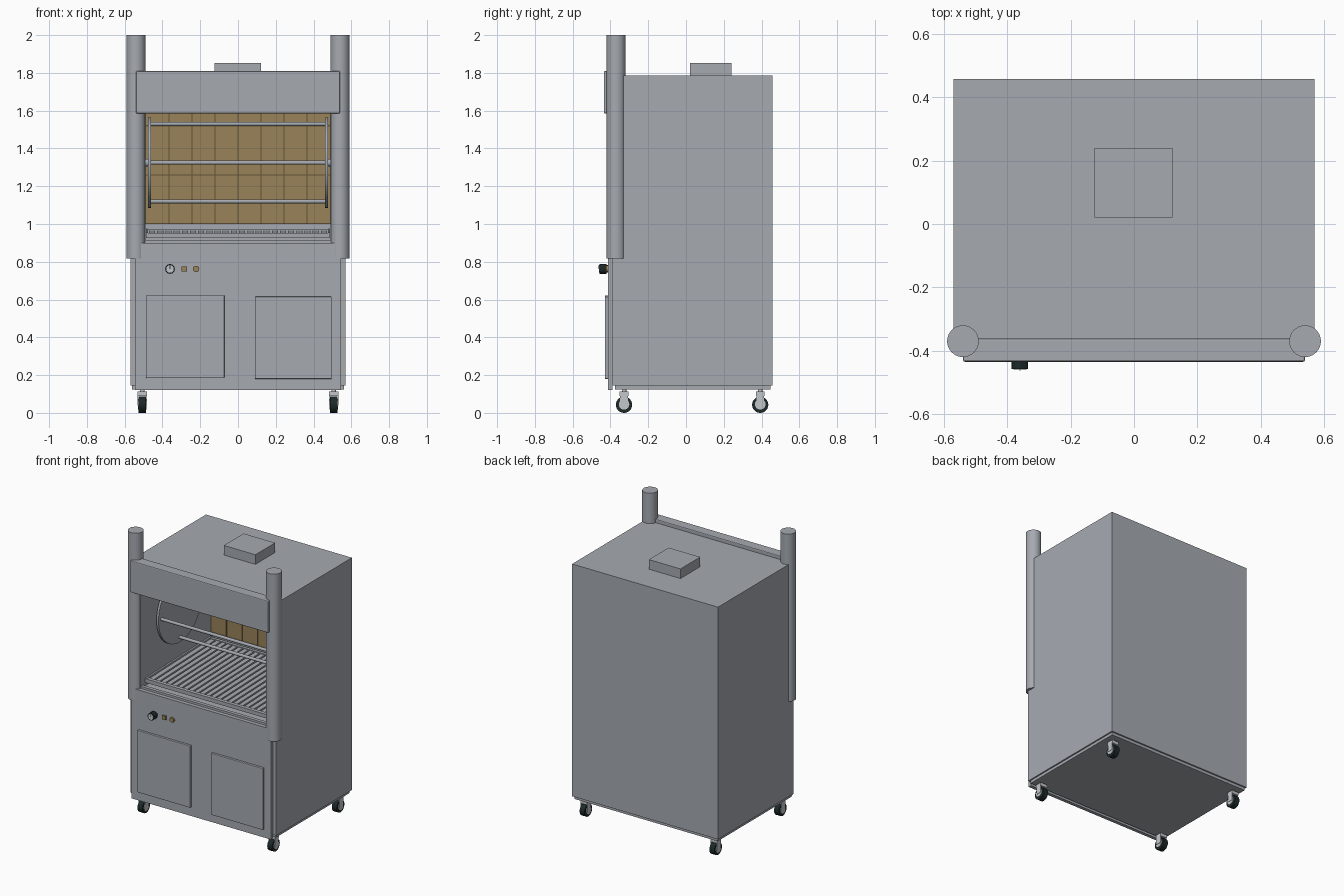
import bpy, bmesh, math
from mathutils import Matrix, Vector

if "Cube" in bpy.data.objects:
    bpy.data.objects.remove(bpy.data.objects["Cube"])


def material(name, rgb):
    m = bpy.data.materials.new(name)
    m.diffuse_color = (*rgb, 1)
    m.use_nodes = True
    m.node_tree.nodes["Principled BSDF"].inputs["Base Color"].default_value = m.diffuse_color
    return m


STEEL = material("brushed steel", (0.38, 0.405, 0.44))
BRICK = material("fire brick", (0.32, 0.225, 0.10))
JOINT = material("brick joint", (0.12, 0.085, 0.04))
DARK = material("dark rubber", (0.012, 0.022, 0.022))
PALE = material("pale metal", (0.55, 0.57, 0.60))


def finish(name, bm, mat, bevel=0, smooth=False):
    bmesh.ops.recalc_face_normals(bm, faces=bm.faces)
    me = bpy.data.meshes.new(name)
    bm.to_mesh(me)
    bm.free()
    me.materials.append(mat)
    ob = bpy.data.objects.new(name, me)
    bpy.context.collection.objects.link(ob)
    if bevel:
        mod = ob.modifiers.new("edge", 'BEVEL')
        mod.width, mod.segments = bevel, 2
    if smooth:
        bpy.context.view_layer.objects.active = ob
        ob.select_set(True)
        bpy.ops.object.shade_smooth_by_angle()
        ob.select_set(False)
    return ob


def add_box(bm, x0, x1, y0, y1, z0, z1):
    mid = Vector((x0 + x1, y0 + y1, z0 + z1)) / 2
    mat = Matrix.Translation(mid) @ Matrix.Diagonal((x1 - x0, y1 - y0, z1 - z0, 1))
    bmesh.ops.create_cube(bm, size=1, matrix=mat)


def box(name, mat, *dims, bevel=0):
    bm = bmesh.new()
    add_box(bm, *dims)
    return finish(name, bm, mat, bevel)


def rod(name, mat, start, end, r, sides=24):
    a, b = Vector(start), Vector(end)
    d = b - a
    bm = bmesh.new()
    bmesh.ops.create_cone(bm, cap_ends=True, segments=sides, radius1=r, radius2=r, depth=d.length,
                          matrix=Matrix.Translation((a + b) / 2) @ d.to_track_quat('Z', 'Y').to_matrix().to_4x4())
    return finish(name, bm, mat, smooth=True)


# Cabinet: closed shell whose front is cut by the cooking chamber
def rect(bm, hx, y, z0, z1):
    return [bm.verts.new(p) for p in ((-hx, y, z0), (hx, y, z0), (hx, y, z1), (-hx, y, z1))]


bm = bmesh.new()
back = rect(bm, 0.57, 0.457, 0.145, 1.785)
front = rect(bm, 0.57, -0.388, 0.145, 1.785)
mouth = rect(bm, 0.49, -0.388, 0.90, 1.70)
inner = rect(bm, 0.49, 0.415, 0.90, 1.70)
bm.faces.new(back)
bm.faces.new(inner)
for a, b in ((back, front), (front, mouth), (mouth, inner)):
    for i in range(4):
        j = (i + 1) % 4
        bm.faces.new((a[i], a[j], b[j], b[i]))
finish("cabinet", bm, STEEL)

box("base_frame", STEEL, -0.56, 0.56, -0.375, 0.447, 0.125, 0.145)
box("lower_front_panel", STEEL, -0.545, 0.545, -0.412, -0.388, 0.12, 0.90)
box("left_door", STEEL, -0.487, -0.072, -0.43, -0.412, 0.185, 0.622, bevel=0.003)
box("right_door", STEEL, 0.09, 0.495, -0.43, -0.412, 0.18, 0.615, bevel=0.003)
box("hood_front", STEEL, -0.54, 0.54, -0.435, -0.362, 1.585, 1.81, bevel=0.006)
box("roof_vent", STEEL, -0.125, 0.122, 0.02, 0.24, 1.785, 1.853)
for s, side in ((-1, "left"), (1, "right")):
    rod(side + "_column", STEEL, (s * 0.54, -0.37, 0.817), (s * 0.54, -0.37, 2.0), 0.05, 40)

# Brick lining on the chamber's rear wall
box("brick_mortar", JOINT, -0.49, 0.49, 0.402, 0.414, 1.0, 1.70)
bm = bmesh.new()
edges = [-0.49] + [-0.366 + 0.122 * i for i in range(7)] + [0.49]
for x0, x1 in zip(edges, edges[1:]):
    for z0, z1 in ((1.0, 1.26), (1.26, 1.52), (1.52, 1.70)):
        add_box(bm, x0 + 0.003, x1 - 0.003, 0.395, 0.403, z0 + 0.003, z1 - 0.003)
finish("bricks", bm, BRICK)

# Sloped cooking grate with side rails
bm = bmesh.new()
count = 22
for i in range(count):
    x = -0.455 + 0.91 * i / (count - 1)
    add_box(bm, x - 0.016, x + 0.016, -0.31, 0.37, 0.938, 0.948)
for s in (-1, 1):
    add_box(bm, s * 0.482 - 0.006, s * 0.482 + 0.006, -0.335, 0.39, 0.93, 0.956)
add_box(bm, -0.488, 0.488, -0.34, -0.315, 0.925, 0.953)
add_box(bm, -0.488, 0.488, 0.37, 0.39, 0.93, 0.953)
bmesh.ops.rotate(bm, verts=bm.verts, cent=(0, -0.34, 0.94),
                 matrix=Matrix.Rotation(math.radians(1.5), 3, 'X'))
finish("cooking_grate", bm, STEEL)
box("front_sill", STEEL, -0.49, 0.49, -0.385, -0.36, 0.90, 0.915)

# Rotating rack: two end discs joined by four bars
CY, CZ = 0.01, 1.325
for s, side in ((-1, "left"), (1, "right")):
    rod(side + "_rack_disc", STEEL, (s * 0.46, CY, CZ), (s * 0.476, CY, CZ), 0.24, 48)
    rod(side + "_rack_axle", STEEL, (s * 0.476, CY, CZ), (s * 0.492, CY, CZ), 0.02)
for i in range(4):
    a = math.pi / 2 * i
    y, z = CY + 0.205 * math.cos(a), CZ + 0.205 * math.sin(a)
    rod(f"rack_bar_{i + 1}", STEEL, (-0.465, y, z), (0.465, y, z), 0.011, 16)

# Controls
rod("knob_base", DARK, (-0.36, -0.412, 0.762), (-0.36, -0.425, 0.762), 0.02)
rod("knob", DARK, (-0.36, -0.422, 0.762), (-0.36, -0.458, 0.762), 0.026, 12)
rod("knob_cap", PALE, (-0.36, -0.457, 0.762), (-0.36, -0.460, 0.762), 0.020, 12)
box("knob_pointer", DARK, -0.362, -0.358, -0.462, -0.459, 0.762, 0.780)
box("square_switch", BRICK, -0.298, -0.27, -0.422, -0.412, 0.748, 0.776)
rod("round_lamp", BRICK, (-0.222, -0.412, 0.762), (-0.222, -0.424, 0.762), 0.017)

# Casters
for sx, xn in ((-1, "left"), (1, "right")):
    for y, yn in ((-0.328, "front"), (0.393, "rear")):
        x = sx * 0.507
        n = f"{yn}_{xn}_caster"
        rod(n + "_wheel", DARK, (x - 0.019, y, 0.043), (x + 0.019, y, 0.043), 0.043, 28)
        rod(n + "_hub", PALE, (x - 0.023, y, 0.045), (x + 0.023, y, 0.045), 0.028, 20)
        bm = bmesh.new()
        for s in (-1, 1):
            add_box(bm, x + s * 0.024 - 0.002, x + s * 0.024 + 0.002, y - 0.021, y + 0.021, 0.04, 0.11)
        add_box(bm, x - 0.026, x + 0.026, y - 0.023, y + 0.023, 0.09, 0.112)
        finish(n + "_fork", bm, PALE)
        rod(n + "_stem", PALE, (x, y, 0.11), (x, y, 0.128), 0.012, 16)
